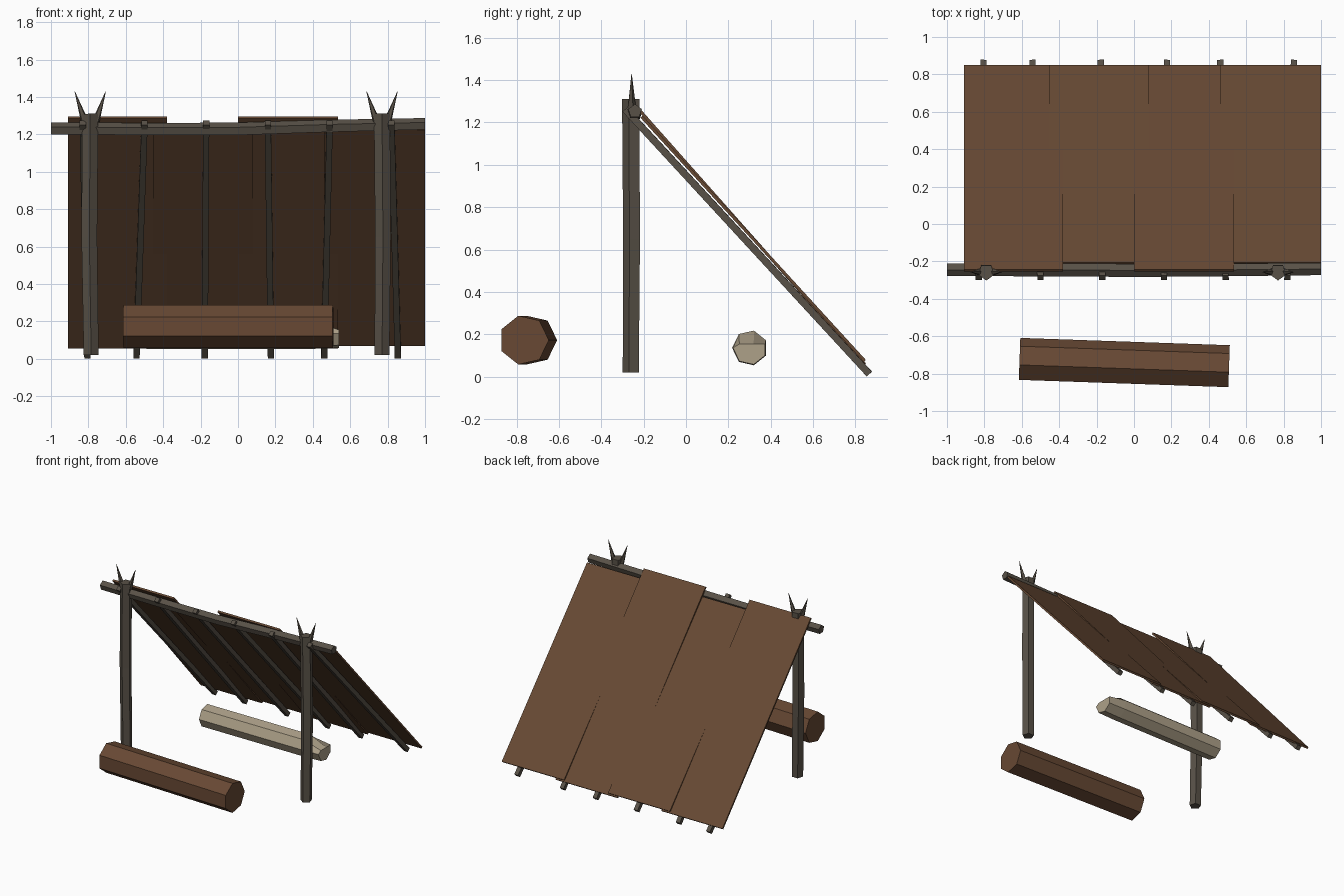
import bpy, bmesh, math
from mathutils import Vector

if "Cube" in bpy.data.objects:
    bpy.data.objects.remove(bpy.data.objects["Cube"])


def material(name, rgb):
    m = bpy.data.materials.new(name)
    m.diffuse_color = (*rgb, 1)
    m.use_nodes = True
    m.node_tree.nodes["Principled BSDF"].inputs["Base Color"].default_value = m.diffuse_color
    return m


GREY = material("weathered grey wood", (0.098, 0.082, 0.063))
SHEET = material("brown hide", (0.135, 0.067, 0.034))
BARK = material("brown bark", (0.138, 0.066, 0.034))
PALE = material("pale bare wood", (0.42, 0.355, 0.25))


def finish(name, bm, mat):
    bmesh.ops.recalc_face_normals(bm, faces=bm.faces)
    me = bpy.data.meshes.new(name)
    bm.to_mesh(me)
    bm.free()
    me.materials.append(mat)
    ob = bpy.data.objects.new(name, me)
    bpy.context.collection.objects.link(ob)
    return ob


def pole(name, path, radii, sides, turn, mat, up=(0, 0, 1), top_limit=None):
    """Faceted pole through path points; turn is the angle of the first corner
    measured from the side axis towards up. top_limit flattens the last ring."""
    pts = [Vector(p) for p in path]
    axis = (pts[-1] - pts[0]).normalized()
    side = Vector(up).cross(axis).normalized()
    over = axis.cross(side)
    bm = bmesh.new()
    rings = []
    for i, (p, r) in enumerate(zip(pts, radii)):
        ring = []
        for k in range(sides):
            a = math.radians(turn) + math.tau * k / sides
            v = p + side * r * math.cos(a) + over * r * math.sin(a)
            if top_limit and i == len(pts) - 1:
                v.z = min(v.z, top_limit)
            ring.append(bm.verts.new(v))
        rings.append(ring)
    for a, b in zip(rings, rings[1:]):
        for k in range(sides):
            n = (k + 1) % sides
            bm.faces.new((a[k], a[n], b[n], b[k]))
    bm.faces.new(rings[0])
    bm.faces.new(rings[-1])
    return finish(name, bm, mat)


def sheet(name, x0, x1, top, bottom, thick=0.014):
    """Flat sloping sheet; top and bottom are (y, z) of its upper surface."""
    t, b = Vector((0, *top)), Vector((0, *bottom))
    d = (b - t).normalized()
    drop = Vector((0, d.z, -d.y)) * thick
    bm = bmesh.new()
    ends = [[bm.verts.new(p + Vector((x, 0, 0))) for p in (t, b, b + drop, t + drop)]
            for x in (x0, x1)]
    for k in range(4):
        n = (k + 1) % 4
        bm.faces.new((ends[0][k], ends[0][n], ends[1][n], ends[1][k]))
    bm.faces.new(ends[0])
    bm.faces.new(ends[1])
    return finish(name, bm, SHEET)


# Two five-sided posts, each with a pair of fork spikes
posts = {"left": (-0.785, -0.795, -0.79), "right": (0.77, 0.775, 0.77)}
for label, (xb, xm, xt) in posts.items():
    pole(label + "_post",
         [(xb, -0.257, 0.02), (xm, -0.253, 0.65), (xt, -0.257, 1.31)],
         [0.042, 0.044, 0.045], 5, -90, GREY, up=(0, 1, 0))
    for s in (-1, 1):
        pole(label + "_fork_spike",
             [(xt + s * 0.030, -0.257, 1.27), (xt + s * 0.083, -0.257, 1.43)],
             [0.021, 0.001], 5, 90, GREY, up=(0, 1, 0))

# Slightly bent ridge pole
pole("ridge_pole",
     [(-1, -0.245, 1.228), (-0.35, -0.246, 1.225), (0, -0.248, 1.226),
      (0.5, -0.245, 1.242), (1, -0.241, 1.253)],
     [0.035, 0.036, 0.037, 0.036, 0.034], 5, 90, GREY)

# Six square rafters leaning from the ridge to the ground
rafter_feet = (-0.805, -0.543, -0.178, 0.176, 0.461, 0.855)
for i, foot in enumerate(rafter_feet):
    head = -0.83 + 0.33 * i
    pole("rafter", [(head, -0.287, 1.262), (foot, 0.866, 0.012)],
         [0.0235, 0.0235], 4, 45, GREY)

# Four overlapping roof sheets, alternately outer and inner
for i, (x0, x1) in enumerate([(-0.91, -0.38), (-0.455, 0.08),
                              (0.0, 0.535), (0.46, 1.0)]):
    if i % 2 == 0:
        sheet("outer_roof_sheet", x0, x1, (-0.243, 1.295), (0.85, 0.063))
    else:
        sheet("inner_roof_sheet", x0, x1, (-0.205, 1.232), (0.85, 0.078))

# Seven-sided log in front of the shelter
pole("front_log", [(-0.612, -0.727, 0.172), (0.508, -0.766, 0.172)],
     [0.118, 0.118], 7, 0, BARK)

# Pale log under the roof, its right end flattened on top
pole("inner_log", [(-0.49, 0.302, 0.135), (0.40, 0.302, 0.135), (0.54, 0.302, 0.135)],
     [0.084, 0.084, 0.080], 7, 180, PALE, top_limit=0.154)
